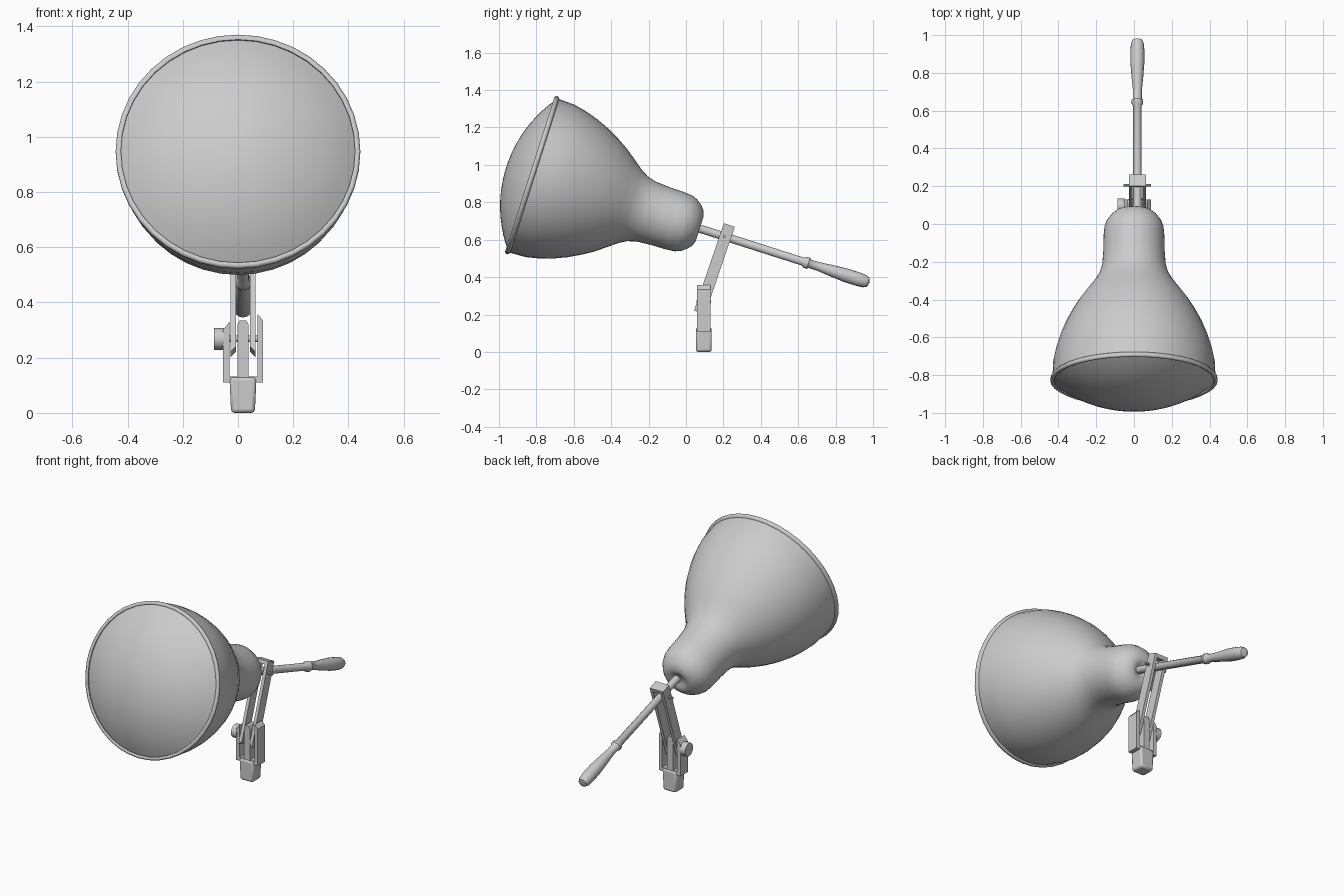
import bpy, bmesh, math
from mathutils import Matrix, Vector

if "Cube" in bpy.data.objects:
    bpy.data.objects.remove(bpy.data.objects["Cube"])

grey = bpy.data.materials.new("warm_grey_metal")
grey.use_nodes = True
COLOUR = (0.6, 0.6, 0.6, 1)
grey.diffuse_color = COLOUR
grey.node_tree.nodes["Principled BSDF"].inputs["Base Color"].default_value = COLOUR

MID = 0.018                       # centre line of bracket and rod
TILT = math.radians(-107.7)       # lamp axis, pointing back and down
RIM = Vector((0, -0.822, 0.945))  # centre of the lamp rim


def finish(name, bm, matrix, angle=35, bevel=0):
    bmesh.ops.remove_doubles(bm, verts=bm.verts, dist=1e-5)
    bmesh.ops.recalc_face_normals(bm, faces=bm.faces)
    mesh = bpy.data.meshes.new(name)
    bm.to_mesh(mesh)
    bm.free()
    mesh.materials.append(grey)
    obj = bpy.data.objects.new(name, mesh)
    bpy.context.collection.objects.link(obj)
    obj.matrix_world = matrix
    if bevel:
        mod = obj.modifiers.new("soft_edges", 'BEVEL')
        mod.width, mod.segments = bevel, 2
    bpy.ops.object.select_all(action='DESELECT')
    obj.select_set(True)
    bpy.context.view_layer.objects.active = obj
    bpy.ops.object.shade_smooth_by_angle(angle=math.radians(angle))
    return obj


def lathe(name, profile, matrix, sides=32, angle=35):
    """Spin (distance along axis, radius) points around local z."""
    bm = bmesh.new()
    verts = [bm.verts.new((r, 0, t)) for t, r in profile]
    edges = [bm.edges.new(pair) for pair in zip(verts, verts[1:])]
    bmesh.ops.spin(bm, geom=verts + edges, cent=(0, 0, 0), axis=(0, 0, 1),
                   angle=math.tau, steps=sides, use_merge=True)
    return finish(name, bm, matrix, angle)


def plate(name, outline, depth, matrix, bevel=0):
    """Extrude an x-z outline to a centred depth along y."""
    bm = bmesh.new()
    face = bm.faces.new([bm.verts.new((x, -depth / 2, z)) for x, z in outline])
    extra = bmesh.ops.extrude_face_region(bm, geom=[face])["geom"]
    moved = [v for v in extra if isinstance(v, bmesh.types.BMVert)]
    bmesh.ops.translate(bm, verts=moved, vec=(0, depth, 0))
    return finish(name, bm, matrix, 20, bevel)


def cross_rod(name, radius, x0, x1, y, z, sides):
    """Cylinder lying along x."""
    profile = [(0, 0), (0, radius), (x1 - x0, radius), (x1 - x0, 0)]
    turn = Matrix.Rotation(math.pi / 2, 4, 'Y')
    return lathe(name, profile, Matrix.Translation((x0, y, z)) @ turn, sides)


# Lamp: bell shell, rolled rim and domed lens
axis = Matrix.Rotation(TILT, 4, 'X')
lamp = Matrix.Translation(RIM) @ axis
shell = [(0, 0.432), (0.1, 0.428), (0.17, 0.413), (0.24, 0.391), (0.31, 0.362),
         (0.38, 0.325), (0.44, 0.288), (0.5, 0.243), (0.55, 0.205), (0.59, 0.182),
         (0.64, 0.168), (0.72, 0.162), (0.8, 0.161), (0.85, 0.156), (0.88, 0.144),
         (0.91, 0.122), (0.93, 0.098), (0.94, 0.07), (0.938, 0.05), (0.93, 0.035), (0.925, 0)]
lathe("lamp_shell", shell, lamp, 40, 60)
rim = [(-0.01, 0.424), (-0.014, 0.434), (-0.008, 0.443), (0.004, 0.443),
       (0.014, 0.434), (0.012, 0.424), (-0.01, 0.424)]
lathe("lamp_rim", rim, lamp, 40, 60)
edge, height = 0.426, 0.146
sphere = (edge ** 2 + height ** 2) / (2 * height)
sweep = math.asin(edge / sphere)
lens = [(sphere * (1 - math.cos(a)) - height, sphere * math.sin(a))
        for a in (sweep * i / 10 for i in range(11))]
lathe("lamp_lens", lens, lamp, 40, 60)

# Push rod with bead and swollen grip
rod = [(0.9, 0), (0.9, 0.022), (1.52, 0.022), (1.53, 0.03), (1.55, 0.031),
       (1.56, 0.023), (1.61, 0.024), (1.68, 0.031), (1.76, 0.037), (1.83, 0.037),
       (1.865, 0.034), (1.885, 0.026), (1.892, 0)]
lathe("rod_and_handle", rod, Matrix.Translation((MID, 0, 0)) @ lamp, 16, 40)

# Leaning stirrup of two arms joined over the rod
half, inner, length = 0.045, 0.026, 0.494
stirrup = [(-half, 0), (-half, length), (half, length), (half, 0),
           (inner, 0.02), (inner, length - 0.022), (-inner, length - 0.022), (-inner, 0.02)]
lean = Matrix.Translation((MID, 0.0725, 0.211)) @ Matrix.Rotation(math.radians(-18.8), 4, 'X')
plate("stirrup_arms", stirrup, 0.062, lean)
cross_rod("stirrup_pin", 0.008, MID - 0.073, MID + 0.073, 0.205, 0.617, 10)

# Fork with chamfered prongs, tongue between them
post = Matrix.Translation((0, 0.095, 0))
fork = [(-0.054, 0.11), (0.091, 0.11), (0.091, 0.335), (0.07, 0.358), (0.07, 0.132),
        (-0.031, 0.132), (-0.031, 0.33), (-0.054, 0.3)]
plate("fork", fork, 0.07, post)
tongue = [(MID - 0.02, 0.12), (MID + 0.02, 0.12), (MID + 0.02, 0.32),
          (MID + 0.012, 0.335), (MID - 0.012, 0.335), (MID - 0.02, 0.32)]
plate("tongue", tongue, 0.07, post)

# Tapered foot with rounded uprights
foot = [(MID - 0.043, 0), (MID + 0.043, 0), (MID + 0.049, 0.13), (MID - 0.049, 0.13)]
plate("foot", foot, 0.085, post, 0.012)

# Clamp bolt and knob
cross_rod("clamp_bolt", 0.012, -0.06, 0.08, 0.095, 0.268, 12)
cross_rod("clamp_knob", 0.04, -0.087, -0.05, 0.095, 0.268, 12)
